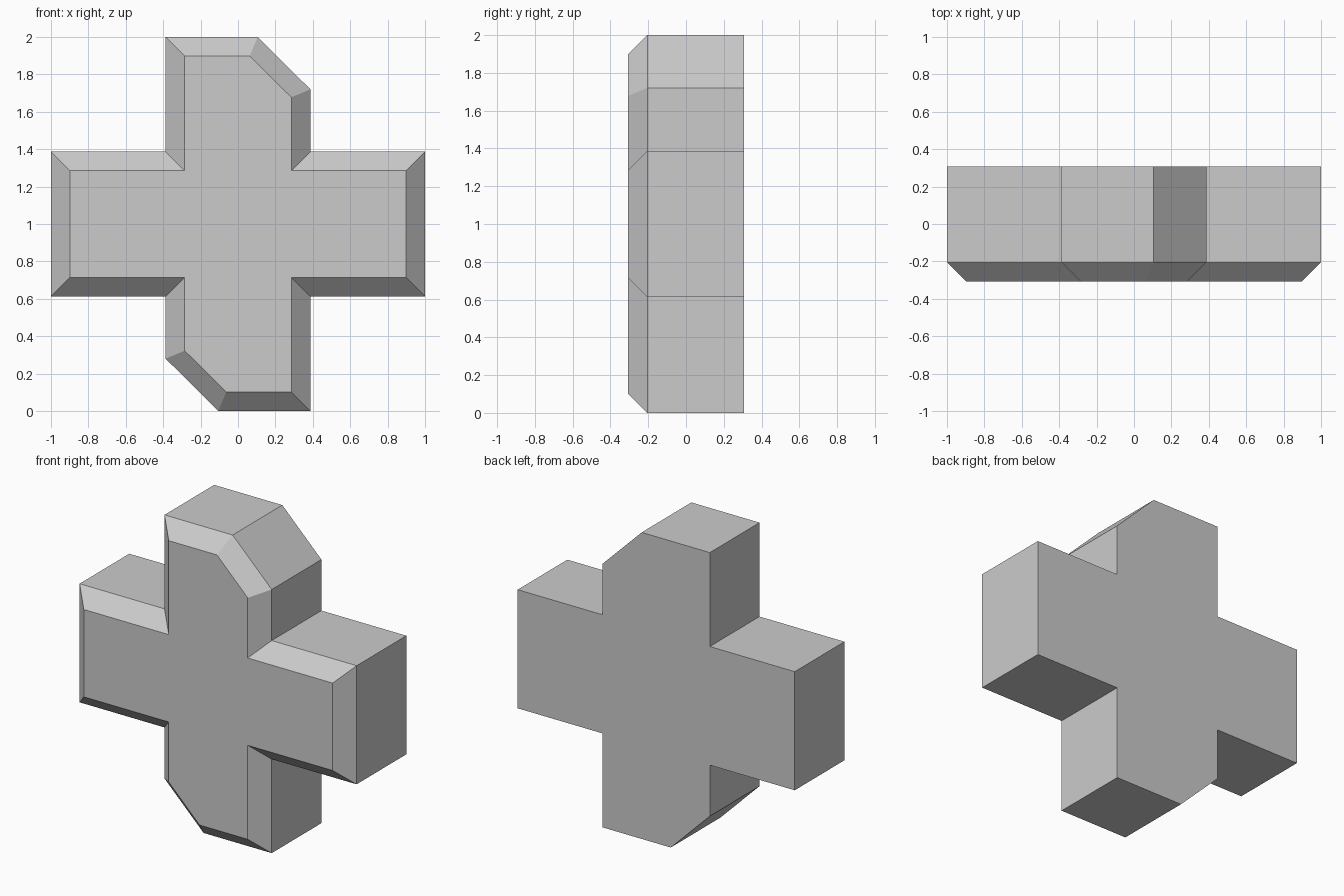
import bpy
import bmesh

cube = bpy.data.objects.get("Cube")
if cube:
    bpy.data.objects.remove(cube)

BACK, RIM, FRONT = 0.307, -0.205, -0.307
BEVEL = 0.102
ARM = 0.387      # half width of every arm
CLIP = 0.105     # x where the clipped corner starts

# Half of the cross outline (x, height from centre); the rest is its half-turn
half = [(1, -ARM), (1, ARM), (ARM, ARM), (ARM, 0.72),
        (CLIP, 1), (-ARM, 1), (-ARM, ARM)]
outline = half + [(-x, -z) for x, z in half]

# Extrude the outline into a slab
bm = bmesh.new()
front = bm.faces.new([bm.verts.new((x, RIM, z + 1)) for x, z in outline])
back = bmesh.ops.extrude_face_region(bm, geom=[front], use_keep_orig=True)
moved = [g for g in back["geom"] if isinstance(g, bmesh.types.BMVert)]
bmesh.ops.translate(bm, vec=(0, BACK - RIM, 0), verts=moved)
bmesh.ops.recalc_face_normals(bm, faces=bm.faces)

# Chamfer the front rim
bmesh.ops.inset_region(bm, faces=[front], thickness=BEVEL,
                       use_boundary=True, use_even_offset=True)
bmesh.ops.translate(bm, vec=(0, FRONT - RIM, 0), verts=front.verts)
bmesh.ops.recalc_face_normals(bm, faces=bm.faces)

mesh = bpy.data.meshes.new("cross_block")
bm.to_mesh(mesh)
bm.free()
block = bpy.data.objects.new("cross_block", mesh)
bpy.context.collection.objects.link(block)

# Plain grey
grey = bpy.data.materials.new("light_grey")
grey.use_nodes = True
colour = (0.6, 0.6, 0.6, 1)
grey.diffuse_color = colour
grey.node_tree.nodes["Principled BSDF"].inputs["Base Color"].default_value = colour
mesh.materials.append(grey)
